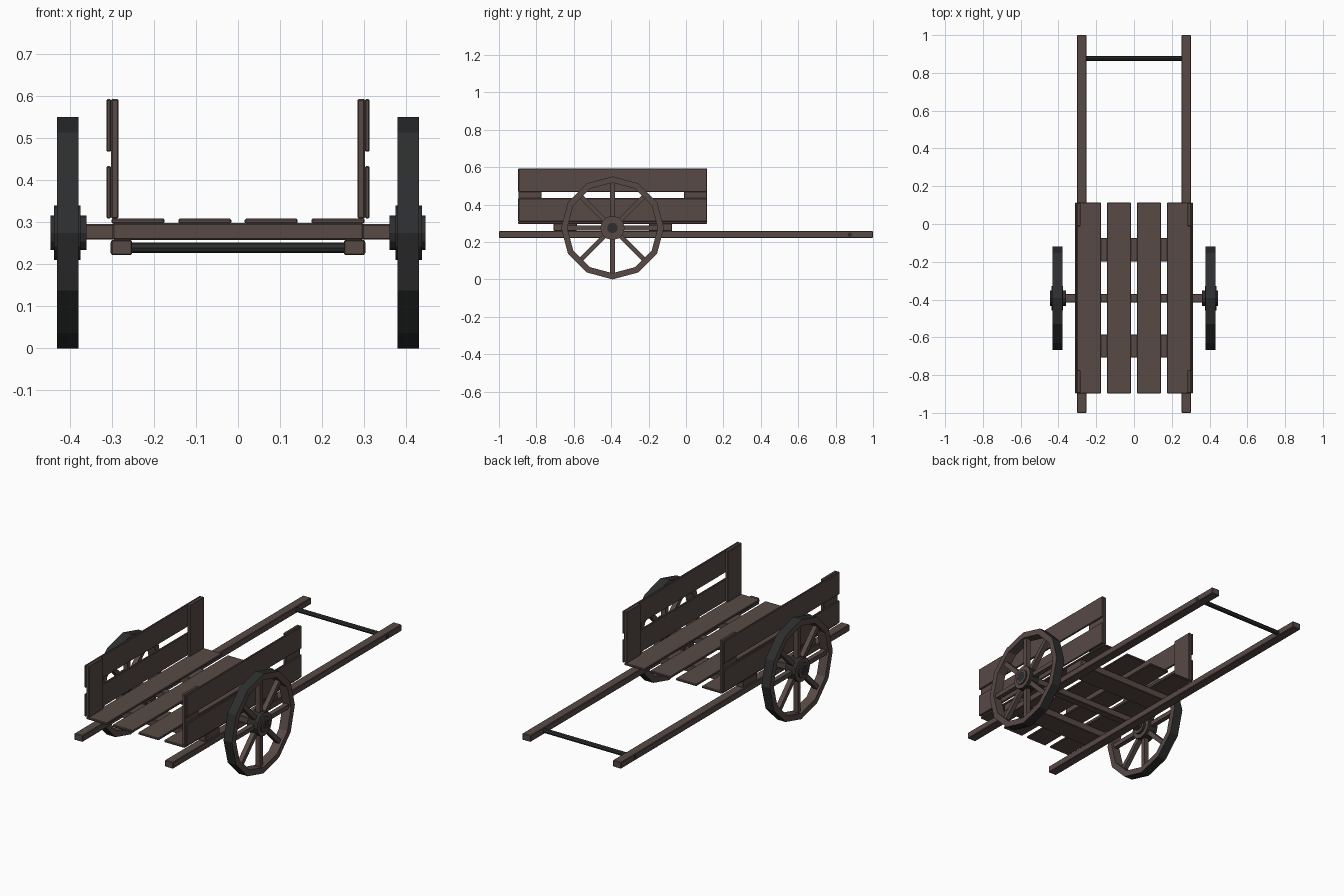
import bpy, bmesh, math
from mathutils import Matrix, Vector

if "Cube" in bpy.data.objects:
    bpy.data.objects.remove(bpy.data.objects["Cube"])

def material(name, col):
    m = bpy.data.materials.new(name)
    m.diffuse_color = (*col, 1)
    m.use_nodes = True
    m.node_tree.nodes["Principled BSDF"].inputs["Base Color"].default_value = m.diffuse_color
    return m

WOOD = material("brown wood", (0.095, 0.068, 0.060))
IRON = material("dark iron", (0.026, 0.027, 0.028))
AXLE_Y, AXLE_Z = -0.393, 0.275

def finish(name, bm, mats, mirror=False, bevel=0):
    bmesh.ops.recalc_face_normals(bm, faces=bm.faces)
    me = bpy.data.meshes.new(name)
    bm.to_mesh(me)
    bm.free()
    for m in mats:
        me.materials.append(m)
    ob = bpy.data.objects.new(name, me)
    bpy.context.collection.objects.link(ob)
    if bevel:
        b = ob.modifiers.new("bevel", 'BEVEL')
        b.width, b.segments = bevel, 1
    if mirror:
        ob.modifiers.new("mirror", 'MIRROR')
    return ob

def add_box(bm, lo, hi, rot=Matrix()):
    lo, hi = Vector(lo), Vector(hi)
    mat = rot @ Matrix.Translation((lo + hi) / 2) @ Matrix.Diagonal((*(hi - lo), 1))
    bmesh.ops.create_cube(bm, size=1, matrix=mat)

def box(name, lo, hi, mirror=False, bevel=0.003):
    bm = bmesh.new()
    add_box(bm, lo, hi)
    return finish(name, bm, [WOOD], mirror, bevel)

def ring(name, x0, x1, r_in, r_out, n=12):
    """Ring about the axle; wood all round, iron on the outer tread."""
    bm = bmesh.new()
    prof = [(x0, r_in), (x0, r_out), (x1, r_out), (x1, r_in)]
    rows = []
    for i in range(n):
        a = 2 * math.pi * i / n
        rows.append([bm.verts.new((x, AXLE_Y + r * math.sin(a), AXLE_Z + r * math.cos(a)))
                     for x, r in prof])
    for i in range(n):
        p, q = rows[i], rows[(i + 1) % n]
        for k in range(4):
            f = bm.faces.new((p[k], p[(k + 1) % 4], q[(k + 1) % 4], q[k]))
            f.material_index = 1 if k == 1 else 0
    return finish(name, bm, [WOOD, IRON], True)

def rod(name, x0, x1, r, y, z, n, mirror=False):
    bm = bmesh.new()
    bmesh.ops.create_cone(bm, cap_ends=True, segments=n, radius1=r, radius2=r, depth=x1 - x0,
                          matrix=Matrix.Translation(((x0 + x1) / 2, y, z))
                          @ Matrix.Rotation(math.pi / 2, 4, 'Y'))
    return finish(name, bm, [IRON], mirror)

# wheels
ring("wheel_rim", 0.379, 0.431, 0.242, 0.275)
ring("wheel_hub", 0.375, 0.438, 0.028, 0.065)
ring("hub_collar", 0.361, 0.446, 0.028, 0.041)
rod("axle_pin", 0.362, 0.445, 0.0285, AXLE_Y, AXLE_Z, 12, True)
bm = bmesh.new()
for i in range(8):
    rot = Matrix.Translation((0, AXLE_Y, AXLE_Z)) @ Matrix.Rotation(i * math.pi / 4, 4, 'X')
    add_box(bm, (0.392, -0.0125, 0.05), (0.418, 0.0125, 0.243), rot)
finish("wheel_spokes", bm, [WOOD], True)

# undercarriage
box("axle_beam", (-0.365, AXLE_Y - 0.022, 0.259), (0.365, AXLE_Y + 0.022, 0.296))
box("front_cross_beam", (-0.298, -0.708, 0.258), (0.298, -0.584, 0.298))
box("rear_cross_beam", (-0.298, -0.199, 0.258), (0.298, -0.075, 0.298))
box("pull_shaft", (0.252, -1, 0.222), (0.302, 1, 0.258), True)
rod("pull_handle", -0.303, 0.303, 0.0125, 0.876, 0.239, 8)

# floor planks
for i, x in enumerate((0.016, 0.175)):
    box(f"floor_plank_{i + 1}", (x, -0.897, 0.297), (x + 0.126, 0.113, 0.309), True)

# side walls
for part, z in (("lower", 0.309), ("upper", 0.468)):
    box(f"{part}_side_board", (0.302, -0.897, z), (0.313, 0.113, z + 0.125), True)
for part, y in (("front", -0.896), ("rear", -0.012)):
    box(f"{part}_side_post", (0.284, y, 0.309), (0.302, y + 0.124, 0.593), True)
